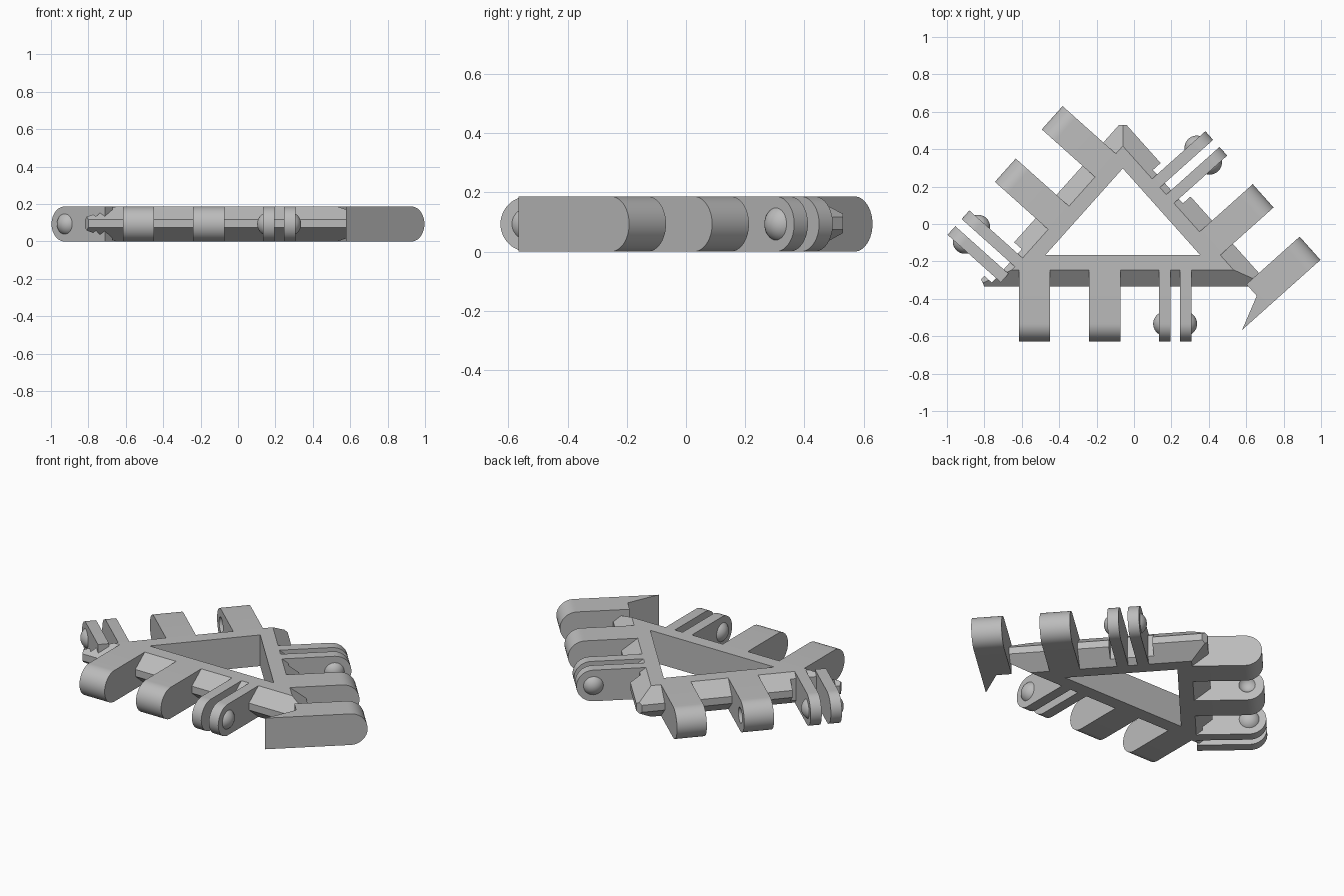
import bpy, bmesh, math
from mathutils import Vector, Matrix

H = 0.187           # plate thickness
R = H / 2           # hinge end radius
TOP, RIM = 0.08, 0.17   # frame offsets from the inner triangle
REACH = 0.462       # hinge length measured from the inner triangle
PIN = REACH - R     # hinge axis offset
K, ARM = 0.167, 0.062   # knuckle and clevis arm widths

if "Cube" in bpy.data.objects:
    bpy.data.objects.remove(bpy.data.objects["Cube"])

grey = bpy.data.materials.new("plain grey")
grey.use_nodes = True
grey.diffuse_color = (0.5, 0.5, 0.5, 1)
grey.node_tree.nodes["Principled BSDF"].inputs["Base Color"].default_value = (0.5, 0.5, 0.5, 1)


def make(name, bm, matrix=Matrix()):
    bm.transform(matrix)
    bmesh.ops.recalc_face_normals(bm, faces=bm.faces)
    mesh = bpy.data.meshes.new(name)
    bm.to_mesh(mesh)
    bm.free()
    mesh.materials.append(grey)
    ob = bpy.data.objects.new(name, mesh)
    bpy.context.collection.objects.link(ob)
    return ob


def activate(ob):
    bpy.ops.object.select_all(action='DESELECT')
    ob.select_set(True)
    bpy.context.view_layer.objects.active = ob


def cut(ob, cutter):
    activate(ob)
    mod = ob.modifiers.new("cut", 'BOOLEAN')
    mod.operation, mod.solver, mod.object = 'DIFFERENCE', 'EXACT', cutter
    bpy.ops.object.modifier_apply(modifier=mod.name)
    bpy.data.objects.remove(cutter)


def smooth(ob):
    activate(ob)
    bpy.ops.object.shade_smooth_by_angle(angle=math.radians(30))


def prism(points, depth):
    """Extrude a closed outline along a vector."""
    bm = bmesh.new()
    face = bm.faces.new([bm.verts.new(p) for p in points])
    new = bmesh.ops.extrude_face_region(bm, geom=[face])["geom"]
    verts = [g for g in new if isinstance(g, bmesh.types.BMVert)]
    bmesh.ops.translate(bm, verts=verts, vec=depth)
    return bm


def ball(radius, x):
    """Sphere on the hinge axis, poles along the axis."""
    bm = bmesh.new()
    bmesh.ops.create_uvsphere(bm, u_segments=32, v_segments=24, radius=radius)
    bm.transform(Matrix.Translation((x, PIN, R)) @ Matrix.Rotation(math.pi / 2, 4, 'Y'))
    return bm


def lug(name, matrix, x, width):
    """Bar with a full-round outer end, centred on x."""
    pts = [(x - width / 2, TOP, 0)]
    for i in range(25):
        a = -math.pi / 2 + math.pi * i / 24
        pts.append((x - width / 2, PIN + R * math.cos(a), R + R * math.sin(a)))
    pts.append((x - width / 2, TOP, H))
    return make(name, prism(pts, (width, 0, 0)), matrix)


def knuckle(name, matrix, x, side):
    """Single lug with a round socket on one side."""
    ob = lug(name, matrix, x, K)
    r, depth = 0.053, 0.025
    cut(ob, make("socket_cutter", ball(r, x + side * (K / 2 + r - depth)), matrix))
    smooth(ob)


def clevis(name, matrix, x):
    """Two thin arms with domed pins on their outer sides."""
    for side, label in ((-1, "a"), (1, "b")):
        smooth(lug(f"{name}_arm_{label}", matrix, x + side * 0.0565, ARM))
        face = x + side * (0.0565 + ARM / 2)
        r, height = 0.065, 0.03
        bm = ball(r, face - side * (r - height))
        bmesh.ops.bisect_plane(bm, geom=bm.verts[:] + bm.edges[:] + bm.faces[:],
                               plane_co=(face - side * 0.005, 0, 0),
                               plane_no=(side, 0, 0), clear_inner=True)
        smooth(make(f"{name}_pin_{label}", bm, matrix))


# Inner triangle: left, right, apex
tri = [Vector((-0.473, -0.165, 0)), Vector((0.353, -0.165, 0)), Vector((-0.06, 0.297, 0))]
trim = [0.368, 0.368, 0.233]   # how far each frame corner reaches


def mitre(i):
    """Unit outward bisector and sine of the half angle at a corner."""
    a = (tri[i - 1] - tri[i]).normalized()
    b = (tri[(i + 1) % 3] - tri[i]).normalized()
    return -(a + b).normalized(), math.sin(a.angle(b) / 2)


# Triangular frame with bevelled rim and blunt corners
bm = bmesh.new()
for z, offset in ((0, TOP), (0.075, RIM), (0.117, RIM), (H, TOP)):
    for i in range(3):
        d, s = mitre(i)
        bm.verts.new(tri[i] + d * offset / s + Vector((0, 0, z)))
bmesh.ops.convex_hull(bm, input=bm.verts)
for i in range(3):
    d, s = mitre(i)
    cutline = bmesh.ops.bisect_plane(bm, geom=bm.verts[:] + bm.edges[:] + bm.faces[:],
                                     plane_co=tri[i] + d * trim[i], plane_no=d,
                                     clear_outer=True)
    edges = [g for g in cutline["geom_cut"] if isinstance(g, bmesh.types.BMEdge)]
    bmesh.ops.holes_fill(bm, edges=edges)
frame = make("frame", bm)
cut(frame, make("opening_cutter", prism([p - Vector((0, 0, 0.1)) for p in tri], (0, 0, 0.5))))

# Hinges on each side: first knuckle position along the side, counted counter-clockwise
STEP = 0.376
for i, (side, first) in enumerate((("front", -0.532), ("right", -0.724), ("left", -0.132))):
    t = (tri[(i + 1) % 3] - tri[i]).normalized()
    n = Vector((t.y, -t.x, 0))
    # local x runs against the side direction, local y points outward
    m = Matrix.Translation(n * n.dot(tri[i])) @ Matrix.Rotation(math.atan2(-t.y, -t.x), 4, 'Z')
    x1, x2, x3 = (-(first + STEP * k) for k in range(3))
    knuckle(f"{side}_outer_knuckle", m, x1, -1)
    knuckle(f"{side}_middle_knuckle", m, x2, 1)
    clevis(f"{side}_clevis", m, x3)
    # clearance notch in the rim behind the clevis
    w = 0.12
    notch = prism([(x3 - w, 0.115, -0.1), (x3 + w, 0.115, -0.1),
                   (x3 + w, 0.25, -0.1), (x3 - w, 0.25, -0.1)], (0, 0, 0.4))
    cut(frame, make("notch_cutter", notch, m))
    # pointed fin running back from the right outer knuckle
    if side == "right":
        fin = [(x1 + K / 2, TOP, 0), (x1 + K / 2, -0.1, 0), (x1, TOP, 0)]
        make("corner_fin", prism(fin, (0, 0, H)), m)
